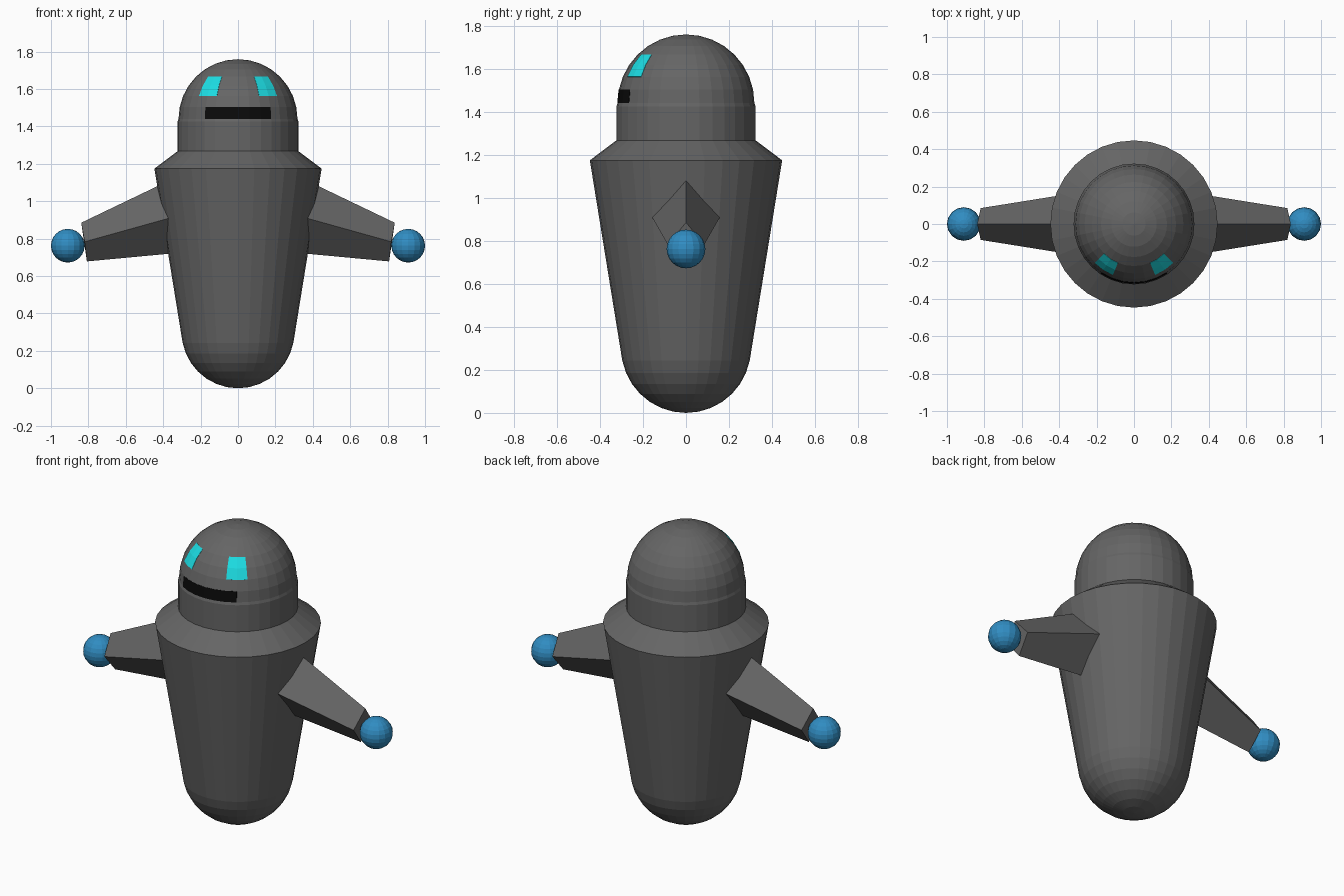
import bpy, bmesh
from math import sin, cos, pi, radians

if "Cube" in bpy.data.objects:
    bpy.data.objects.remove(bpy.data.objects["Cube"])

SEG = 32
DOME_Z, DOME_R, DOME_H = 1.44, 0.318, 0.319


def material(name, color):
    mat = bpy.data.materials.new(name)
    mat.diffuse_color = (*color, 1)
    mat.use_nodes = True
    mat.node_tree.nodes["Principled BSDF"].inputs["Base Color"].default_value = mat.diffuse_color
    return mat


grey = material("body_grey", (0.13, 0.13, 0.13))
blue = material("hand_blue", (0.03, 0.265, 0.54))
cyan = material("eye_cyan", (0.012, 0.73, 0.78))
black = material("mouth_black", (0.003, 0.003, 0.003))


def make_object(name, verts, faces, mat):
    mesh = bpy.data.meshes.new(name)
    mesh.from_pydata(verts, [], faces)
    bm = bmesh.new()
    bm.from_mesh(mesh)
    bmesh.ops.remove_doubles(bm, verts=bm.verts, dist=1e-5)
    bmesh.ops.recalc_face_normals(bm, faces=bm.faces)
    bm.to_mesh(mesh)
    bm.free()
    obj = bpy.data.objects.new(name, mesh)
    bpy.context.collection.objects.link(obj)
    mesh.materials.append(mat)
    return obj


def lathe(name, profile):
    verts = [(r * sin(2 * pi * k / SEG), -r * cos(2 * pi * k / SEG), z)
             for r, z in profile for k in range(SEG)]
    faces = [(i * SEG + k, i * SEG + (k + 1) % SEG,
              (i + 1) * SEG + (k + 1) % SEG, (i + 1) * SEG + k)
             for i in range(len(profile) - 1) for k in range(SEG)]
    return make_object(name, verts, faces, grey)


def dome_patch(name, az0, az1, lat0, lat1, mat):
    """Thin shell covering a block of the dome's facets (steps of 11.25 degrees)."""
    step, lift = 11.25, 0.0015
    na, nl = round((az1 - az0) / step), round((lat1 - lat0) / step)
    verts, faces = [], []
    for i in range(nl + 1):
        for j in range(na + 1):
            a, t = radians(az0 + j * step), radians(lat0 + i * step)
            r = (DOME_R + lift) * cos(t)
            verts.append((r * sin(a), -r * cos(a), DOME_Z + (DOME_H + lift) * sin(t)))
    w = na + 1
    for i in range(nl):
        for j in range(na):
            faces.append((i * w + j, i * w + j + 1, (i + 1) * w + j + 1, (i + 1) * w + j))
    obj = make_object(name, verts, faces, mat)
    # Make sure the shell faces outwards before it is thickened inwards
    if obj.data.polygons[0].normal.y > 0:
        obj.data.flip_normals()
    mod = obj.modifiers.new("thickness", "SOLIDIFY")
    mod.thickness, mod.offset = 0.01, -1


# Tapered body with rounded base and sloped shoulders
base = [(0.302 * sin(radians(k * 11.25)), 0.302 - 0.302 * cos(radians(k * 11.25)))
        for k in range(8)]
lathe("body", base + [(0.447, 1.174), (0.322, 1.268), (0.0, 1.268)])

# Neck with a small lip, and domed head
lathe("neck", [(0.0, 1.25), (0.323, 1.25), (0.323, 1.425), (DOME_R, DOME_Z), (0.0, DOME_Z)])
lathe("head_dome", [(0.0, DOME_Z)] +
      [(DOME_R * cos(radians(k * 11.25)), DOME_Z + DOME_H * sin(radians(k * 11.25)))
       for k in range(9)])

# Face
dome_patch("mouth", -33.75, 33.75, 0, 11.25, black)
dome_patch("eye_right", 22.5, 45, 22.5, 45, cyan)
dome_patch("eye_left", -45, -22.5, 22.5, 45, cyan)

# Four-sided tapered arms and ball hands
for side, s in (("right", 1), ("left", -1)):
    verts = [(s * x, y, z) for x, y, z in (
        (0.25, 0, 1.167), (0.25, -0.176, 0.942), (0.25, 0, 0.73), (0.25, 0.176, 0.942),
        (0.838, 0, 0.885), (0.82, -0.085, 0.783), (0.808, 0, 0.678), (0.82, 0.085, 0.783))]
    faces = [(0, 1, 2, 3), (4, 5, 6, 7)] + \
            [(k, (k + 1) % 4, 4 + (k + 1) % 4, 4 + k) for k in range(4)]
    make_object("arm_" + side, verts, faces, grey)
    bpy.ops.mesh.primitive_uv_sphere_add(segments=16, ring_count=12, radius=0.09,
                                         location=(s * 0.91, 0, 0.762))
    hand = bpy.context.object
    hand.name = "hand_" + side
    hand.data.materials.append(blue)
